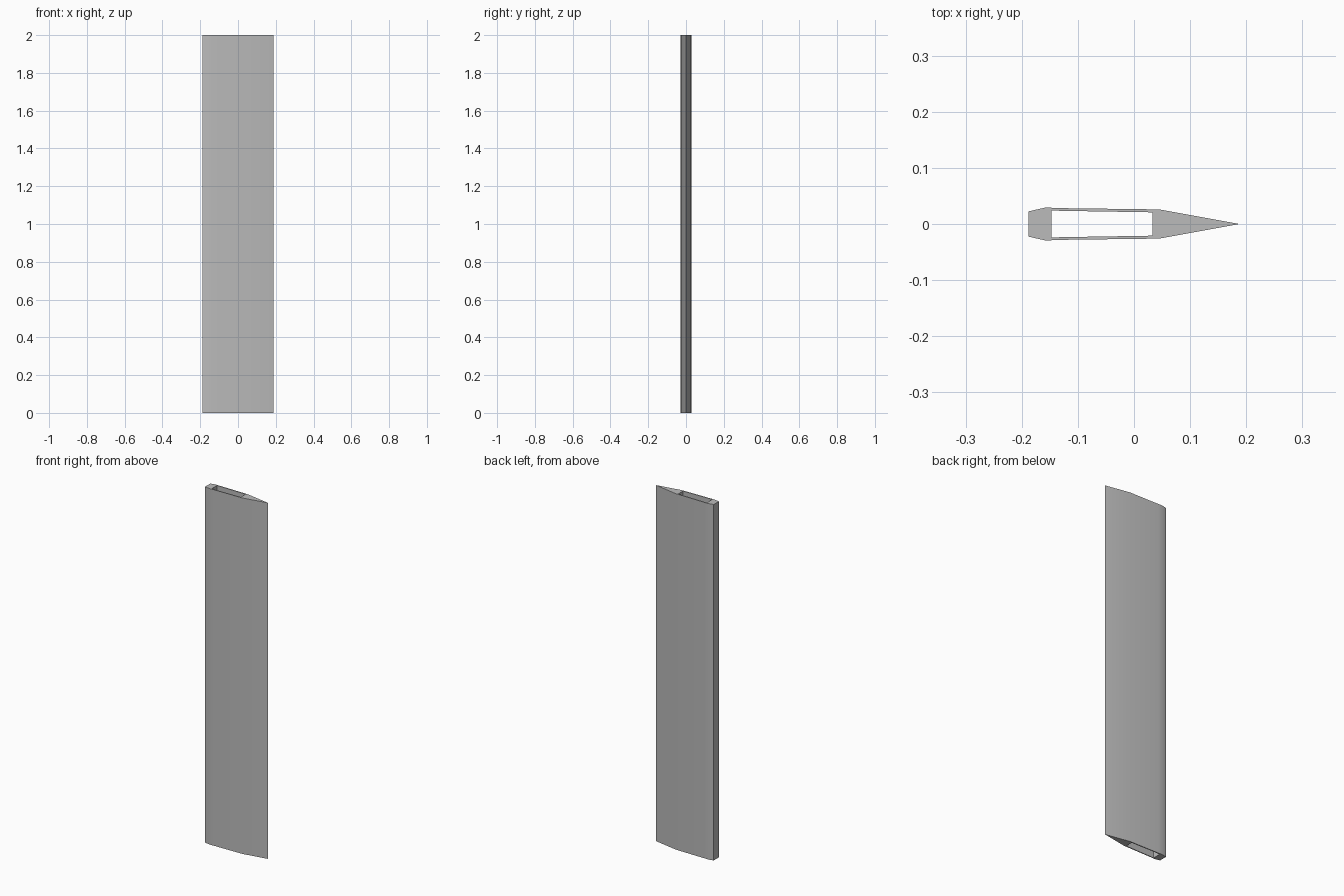
import bpy, bmesh, math

cube = bpy.data.objects.get("Cube")
if cube:
    bpy.data.objects.remove(cube)

HEIGHT = 2.0

grey = bpy.data.materials.new("light grey")
grey.use_nodes = True
colour = (0.5, 0.5, 0.5, 1)
grey.diffuse_color = colour
grey.node_tree.nodes["Principled BSDF"].inputs["Base Color"].default_value = colour

# Upper half of each section as (x, y); the lower half is its mirror
outer_half = [(-0.188, 0.0225), (-0.157, 0.0295), (-0.135, 0.0283), (0.045, 0.026)]
inner_half = [(-0.147, 0.024), (-0.13, 0.0235), (0.033, 0.0208)]


def mirrored_loop(half):
    return half + [(x, -y) for x, y in reversed(half)]


outer = mirrored_loop(outer_half)
outer.insert(len(outer_half), (0.188, 0.0))     # trailing edge
inner = mirrored_loop(inner_half)               # hollow core

# End cap with its opening, then extruded to full length
bm = bmesh.new()
edges = []
for loop in (outer, inner):
    verts = [bm.verts.new((x, y, 0)) for x, y in loop]
    edges += [bm.edges.new((v, verts[i - 1])) for i, v in enumerate(verts)]
bmesh.ops.triangle_fill(bm, edges=edges, use_beauty=True)
result = bmesh.ops.extrude_face_region(bm, geom=bm.faces[:], use_keep_orig=True)
top = [g for g in result["geom"] if isinstance(g, bmesh.types.BMVert)]
bmesh.ops.translate(bm, verts=top, vec=(0, 0, HEIGHT))
bmesh.ops.recalc_face_normals(bm, faces=bm.faces[:])

mesh = bpy.data.meshes.new("hollow_blade")
bm.to_mesh(mesh)
bm.free()
mesh.materials.append(grey)
blade = bpy.data.objects.new("hollow_blade", mesh)
bpy.context.collection.objects.link(blade)

# Smooth sides with crisp ends and edges
bpy.context.view_layer.objects.active = blade
blade.select_set(True)
bpy.ops.object.shade_smooth_by_angle(angle=math.radians(30))
